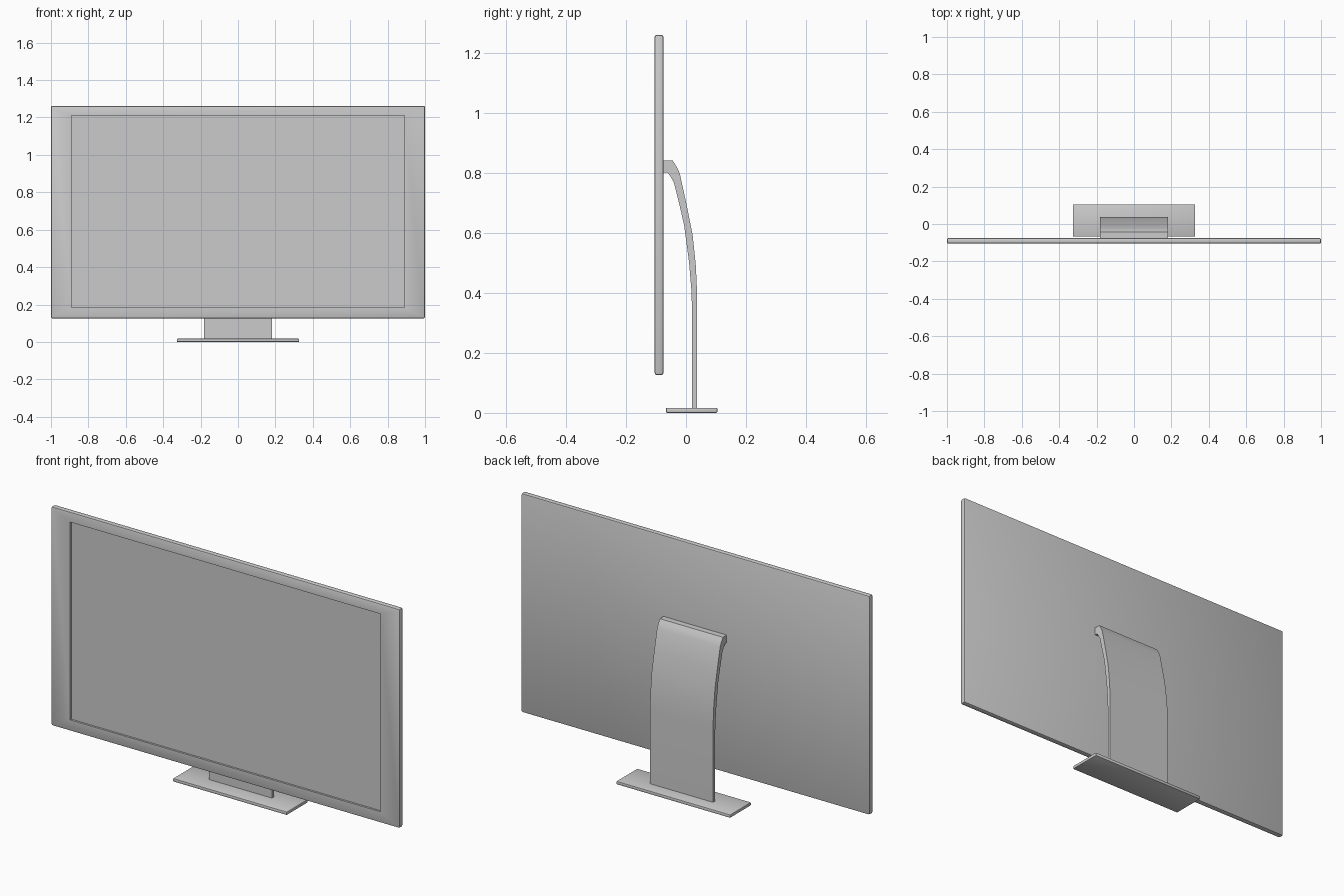
import bpy, bmesh
from mathutils import Vector

if "Cube" in bpy.data.objects:
    bpy.data.objects.remove(bpy.data.objects["Cube"])


def finish(bm, name):
    bmesh.ops.recalc_face_normals(bm, faces=bm.faces)
    me = bpy.data.meshes.new(name)
    bm.to_mesh(me)
    bm.free()
    ob = bpy.data.objects.new(name, me)
    bpy.context.collection.objects.link(ob)
    bpy.context.view_layer.objects.active = ob
    ob.select_set(True)
    bpy.ops.object.shade_smooth_by_angle()
    ob.select_set(False)
    return ob


def rounded_box(lo, hi, bevel):
    bm = bmesh.new()
    bmesh.ops.create_cube(bm, size=1)
    lo, hi = Vector(lo), Vector(hi)
    for v in bm.verts:
        v.co = Vector([lo[i] if v.co[i] < 0 else hi[i] for i in range(3)])
    bmesh.ops.bevel(bm, geom=bm.edges[:], offset=bevel, segments=2,
                    profile=0.5, affect='EDGES')
    return bm


# Display panel with a recessed screen
bm = rounded_box((-1, -0.105, 0.126), (1, -0.075, 1.262), 0.008)
front = min(bm.faces, key=lambda f: f.calc_center_median().y)
for y in (-0.105, -0.095):
    bmesh.ops.inset_region(bm, faces=[front], thickness=0.02)
    for v in front.verts:
        v.co = (0.89 if v.co.x > 0 else -0.89, y,
                1.21 if v.co.z > 0.7 else 0.184)
finish(bm, "display_panel")

# Base plate
finish(rounded_box((-0.327, -0.067, 0), (0.327, 0.105, 0.017), 0.004), "base_plate")

# Curved stand: side profile (y, z) extruded across the width
profile = [(0.037, 0.012), (0.037, 0.40), (0.033, 0.49), (0.022, 0.595),
           (0.003, 0.69), (-0.021, 0.80), (-0.032, 0.823), (-0.044, 0.842), (-0.078, 0.842),
           (-0.078, 0.803), (-0.062, 0.803), (-0.051, 0.788), (-0.040, 0.768), (-0.022, 0.695),
           (-0.006, 0.625), (0.010, 0.505), (0.018, 0.41), (0.020, 0.35),
           (0.020, 0.012)]
bm = bmesh.new()
side = bm.faces.new([bm.verts.new((-0.181, y, z)) for y, z in profile])
ext = bmesh.ops.extrude_face_region(bm, geom=[side])
bmesh.ops.translate(bm, vec=(0.362, 0, 0),
                    verts=[g for g in ext["geom"] if isinstance(g, bmesh.types.BMVert)])
finish(bm, "curved_stand")
